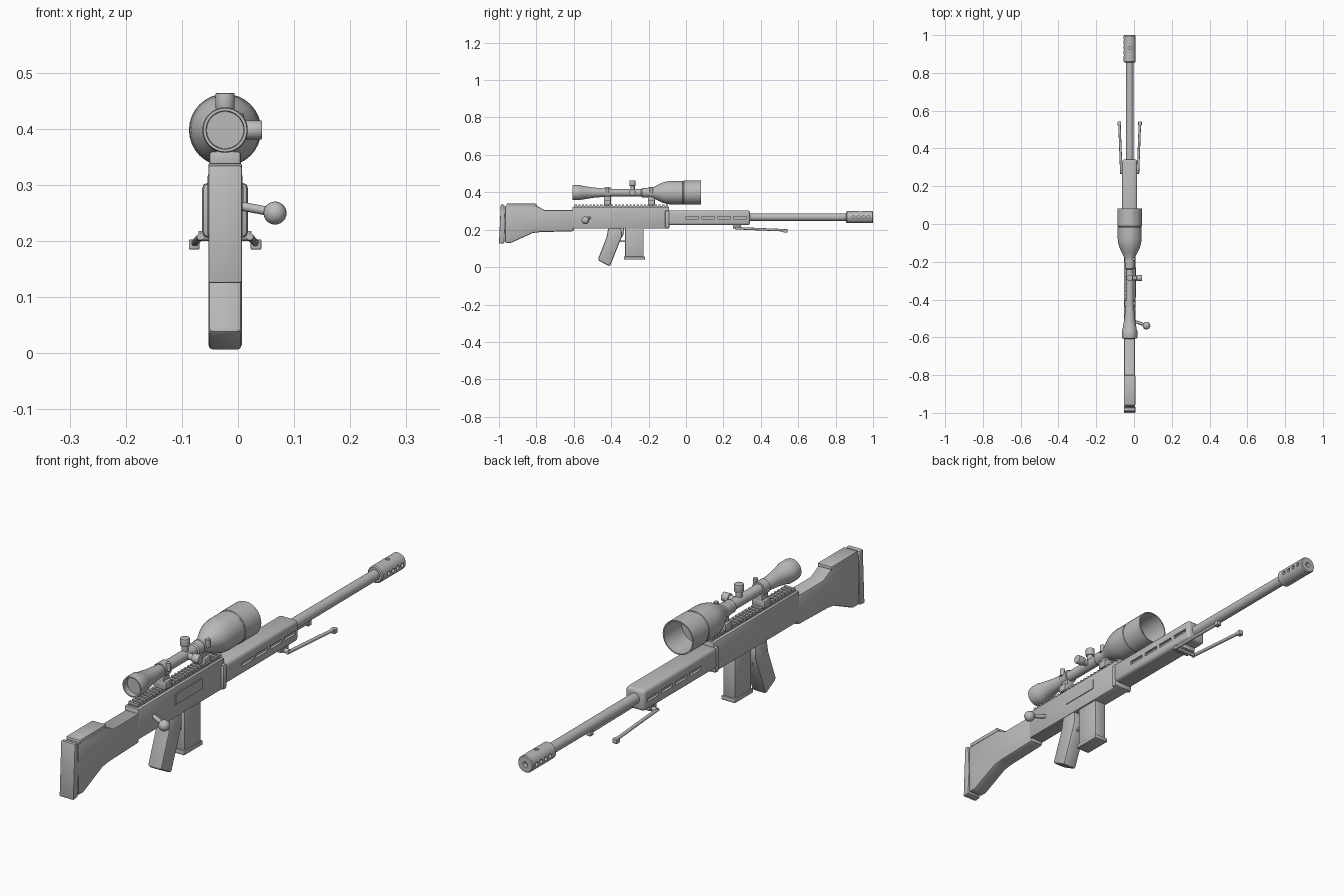
import bpy, bmesh, math
from mathutils import Vector, Matrix

if "Cube" in bpy.data.objects:
    bpy.data.objects.remove(bpy.data.objects["Cube"])

CX = -0.023          # centre plane of the body
BORE = 0.267         # barrel axis height
SCOPE = 0.398        # scope axis height

grey = bpy.data.materials.new("metal grey")
grey.diffuse_color = (0.5, 0.5, 0.5, 1)
grey.use_nodes = True
grey.node_tree.nodes["Principled BSDF"].inputs["Base Color"].default_value = grey.diffuse_color


def finish(name, bm, bevel=0.0, segs=2, angle=35):
    if bevel:
        edges = [e for e in bm.edges if len(e.link_faces) == 2 and e.calc_face_angle() > 0.5]
        bmesh.ops.bevel(bm, geom=edges, offset=bevel, segments=segs, profile=0.5,
                        affect='EDGES', clamp_overlap=True)
    bmesh.ops.recalc_face_normals(bm, faces=bm.faces)
    me = bpy.data.meshes.new(name)
    bm.to_mesh(me)
    bm.free()
    me.materials.append(grey)
    me.shade_smooth()
    me.set_sharp_from_angle(angle=math.radians(angle))
    ob = bpy.data.objects.new(name, me)
    bpy.context.collection.objects.link(ob)
    return ob


def prism(name, profile, half, bevel=0.0, segs=2):
    """Side profile of (y, z) points extruded across x."""
    bm = bmesh.new()
    f = bm.faces.new([bm.verts.new((CX - half, y, z)) for y, z in profile])
    r = bmesh.ops.extrude_face_region(bm, geom=[f])
    vs = [v for v in r["geom"] if isinstance(v, bmesh.types.BMVert)]
    bmesh.ops.translate(bm, verts=vs, vec=(2 * half, 0, 0))
    return finish(name, bm, bevel, segs)


def box(name, y0, y1, z0, z1, half, bevel=0.0, segs=2):
    return prism(name, [(y0, z0), (y1, z0), (y1, z1), (y0, z1)], half, bevel, segs)


def lathe(name, profile, z, n=32):
    """Spin (y, radius) points about a lengthwise axis."""
    bm = bmesh.new()
    vs = [bm.verts.new((CX + r, y, z)) for y, r in profile]
    es = [bm.edges.new(p) for p in zip(vs, vs[1:])]
    bmesh.ops.spin(bm, geom=vs + es, cent=(CX, 0, z), axis=(0, 1, 0),
                   angle=math.tau, steps=n)
    bmesh.ops.remove_doubles(bm, verts=bm.verts, dist=0.0002)
    return finish(name, bm)


def rod(name, a, b, r, n=16, bevel=0.0):
    a, b = Vector(a), Vector(b)
    d = b - a
    m = Matrix.Translation((a + b) / 2) @ d.to_track_quat('Z', 'Y').to_matrix().to_4x4()
    bm = bmesh.new()
    bmesh.ops.create_cone(bm, cap_ends=True, segments=n, radius1=r, radius2=r,
                          depth=d.length, matrix=m)
    return finish(name, bm, bevel)


def block(name, c, size, bevel=0.0):
    bm = bmesh.new()
    bmesh.ops.create_cube(bm, size=1, matrix=Matrix.Translation(c) @ Matrix.Diagonal((*size, 1)))
    return finish(name, bm, bevel)


def cut(ob, cutters):
    """Subtract the cutters and keep the result as plain mesh."""
    for c in cutters:
        m = ob.modifiers.new("cut", 'BOOLEAN')
        m.operation, m.solver, m.object = 'DIFFERENCE', 'EXACT', c
    bpy.context.view_layer.update()
    dg = bpy.context.evaluated_depsgraph_get()
    me = bpy.data.meshes.new_from_object(ob.evaluated_get(dg))
    ob.modifiers.clear()
    ob.data = me
    me.set_sharp_from_angle(angle=math.radians(35))
    for c in cutters:
        bpy.data.objects.remove(c)


# Shoulder stock, butt pad and cheek rest
prism("stock", [(-0.968, 0.13), (-0.935, 0.13), (-0.82, 0.182), (-0.78, 0.187), (-0.6, 0.192),
                (-0.6, 0.305), (-0.755, 0.305), (-0.80, 0.328), (-0.968, 0.328)], 0.029, 0.008)
prism("butt_pad", [(-1.0, 0.125), (-0.972, 0.128), (-0.966, 0.235), (-0.972, 0.333),
                   (-0.99, 0.335), (-0.995, 0.235)], 0.03, 0.004)
box("cheek_rest", -0.96, -0.80, 0.322, 0.339, 0.03, 0.004)

# Receiver with front collar and port cover
box("receiver", -0.608, -0.09, 0.206, 0.322, 0.031, 0.006)
box("receiver_collar", -0.113, -0.088, 0.206, 0.304, 0.041, 0.01)
block("ejection_port", (CX + 0.031, -0.31, 0.277), (0.006, 0.16, 0.04))

# Toothed top rail
box("rail_base", -0.6, -0.095, 0.318, 0.326, 0.02)
for i in range(26):
    y = -0.595 + i * 0.0195
    box("rail_tooth", y, y + 0.011, 0.324, 0.335, 0.021)

# Handguard with side slots
guard = box("handguard", -0.1, 0.342, 0.224, 0.304, 0.04, 0.013, 3)
cut(guard, [block("slot_cutter", (CX + s * 0.04, 0.034 + i * 0.085, 0.263), (0.02, 0.068, 0.014))
            for s in (-1, 1) for i in range(4)])

# Barrel and muzzle brake with gas holes
lathe("barrel", [(0.33, 0), (0.33, 0.0205), (0.87, 0.0195), (0.87, 0)], BORE)
brake = lathe("muzzle_brake", [(0.856, 0), (0.856, 0.028), (0.86, 0.032), (0.996, 0.032),
                               (1.0, 0.029), (1.0, 0.01), (0.985, 0.009), (0.985, 0)], BORE)
holes = [rod("hole_cutter", (CX + s * 0.022, y, BORE), (CX + s * 0.05, y, BORE), 0.008, 12)
         for s in (-1, 1) for y in (0.895, 0.922, 0.949, 0.976)]
holes.append(rod("hole_cutter", (CX, 0.932, BORE + 0.022), (CX, 0.932, BORE + 0.05), 0.008, 12))
cut(brake, holes)

# Folded bipod
box("bipod_mount", 0.25, 0.295, 0.207, 0.228, 0.03, 0.003)
rod("bipod_pivot", (CX - 0.047, 0.275, 0.209), (CX + 0.047, 0.275, 0.209), 0.009)
for s in (-1, 1):
    rod("bipod_leg", (CX + s * 0.044, 0.265, 0.208), (CX + s * 0.054, 0.53, 0.197), 0.0065, 12)
    block("bipod_foot", (CX + s * 0.055, 0.532, 0.194), (0.019, 0.02, 0.018), 0.002)

# Magazine, grip and trigger
box("magazine", -0.325, -0.226, 0.045, 0.215, 0.025, 0.005)
box("magazine_base", -0.332, -0.22, 0.04, 0.056, 0.029, 0.003)
prism("grip", [(-0.415, 0.212), (-0.345, 0.212), (-0.342, 0.165), (-0.36, 0.12), (-0.407, 0.003),
               (-0.472, 0.038), (-0.425, 0.16)], 0.03, 0.009)
box("trigger_guard", -0.365, -0.32, 0.134, 0.141, 0.012)
prism("trigger", [(-0.337, 0.21), (-0.33, 0.21), (-0.332, 0.18), (-0.342, 0.158),
                  (-0.347, 0.16), (-0.34, 0.18)], 0.006)

# Bolt handle
rod("bolt_handle", (CX + 0.015, -0.512, 0.265), (0.06, -0.535, 0.252), 0.008)
bm = bmesh.new()
bmesh.ops.create_uvsphere(bm, u_segments=24, v_segments=14, radius=0.0205,
                          matrix=Matrix.Translation((0.066, -0.538, 0.25)))
finish("bolt_knob", bm)

# Scope body, hollow at both ends
lathe("scope_body", [
    (-0.585, 0), (-0.585, 0.033), (-0.606, 0.034), (-0.606, 0.039), (-0.60, 0.0405),
    (-0.565, 0.0405), (-0.56, 0.038), (-0.50, 0.028), (-0.44, 0.0225), (-0.425, 0.02),
    (-0.24, 0.02), (-0.235, 0.025), (-0.195, 0.025), (-0.175, 0.03), (-0.15, 0.042),
    (-0.125, 0.054), (-0.10, 0.061), (-0.075, 0.0635), (-0.019, 0.0635), (-0.017, 0.062),
    (-0.013, 0.062), (-0.011, 0.0645), (0.081, 0.0645), (0.081, 0.06), (-0.02, 0.056),
    (-0.02, 0)], SCOPE)

# Scope rings and clamp screws
for y in (-0.42, -0.185):
    lathe("scope_ring", [(y - 0.018, 0.015), (y - 0.018, 0.0265), (y + 0.018, 0.0265),
                         (y + 0.018, 0.015)], SCOPE)
    box("ring_foot", y - 0.018, y + 0.018, 0.33, 0.385, 0.016, 0.002)
    box("ring_clamp", y - 0.019, y + 0.019, 0.33, 0.36, 0.028, 0.005)
    rod("ring_screw", (0.002, y, SCOPE), (0.002, y, 0.427), 0.009, 12)

# Scope adjustment turrets on the top and right
for name, d in (("top_turret", Vector((0, 0, 1))), ("side_turret", Vector((1, 0, 0)))):
    o = Vector((CX, -0.286, SCOPE))
    rod(name + "_stem", o, o + d * 0.04, 0.012)
    rod(name + "_cap", o + d * 0.037, o + d * 0.066, 0.017, 20, 0.002)
